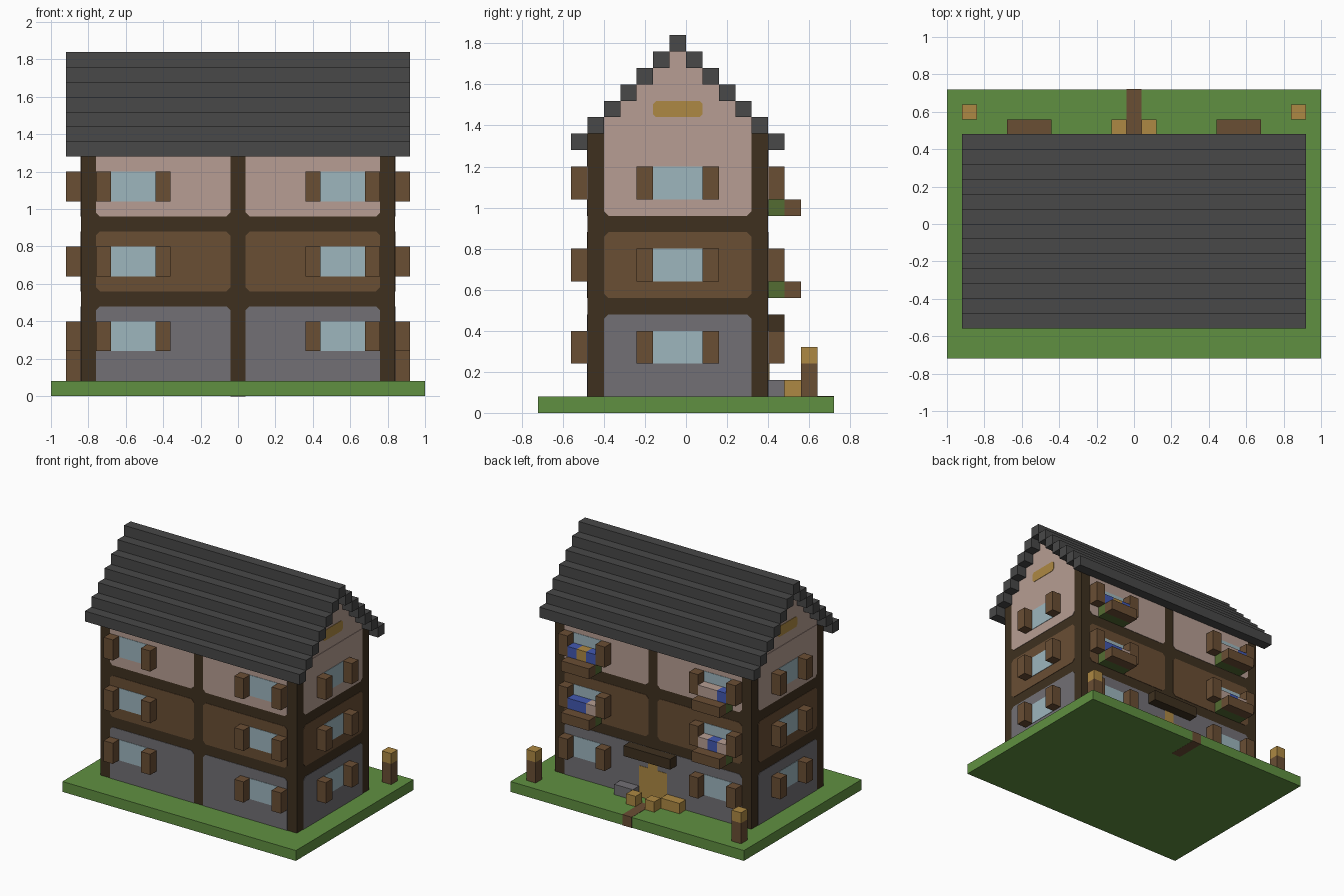
import bpy
import bmesh
from mathutils import Vector

cube = bpy.data.objects.get("Cube")
if cube:
    bpy.data.objects.remove(cube, do_unlink=True)

U = 0.08      # block size
T = 0.003     # painted panel thickness
MID = -0.04   # house centre line in y
WX, FRONT, BACK = 0.84, -0.48, 0.40


def material(name, rgb):
    lin = [((c / 255 + 0.055) / 1.055) ** 2.4 for c in rgb] + [1]
    m = bpy.data.materials.new(name)
    m.use_nodes = True
    m.diffuse_color = lin
    m.node_tree.nodes["Principled BSDF"].inputs["Base Color"].default_value = lin
    return m


timber = material("dark timber", (62, 48, 31))
slate = material("roof slate", (72, 72, 72))
plaster = material("pink plaster", (183, 158, 147))
wood = material("brown wood", (106, 78, 52))
stone = material("grey stone", (114, 112, 117))
glass = material("pale glass", (157, 182, 190))
gold = material("gold wood", (174, 137, 67))
grass = material("grass", (96, 144, 65))
leaf = material("leaf green", (84, 108, 50))
blue = material("blue flower", (66, 88, 176))


def finish(name, bm, mat):
    bmesh.ops.recalc_face_normals(bm, faces=bm.faces)
    mesh = bpy.data.meshes.new(name)
    bm.to_mesh(mesh)
    bm.free()
    mesh.materials.append(mat)
    obj = bpy.data.objects.new(name, mesh)
    bpy.context.collection.objects.link(obj)
    return obj


def box(name, xs, ys, zs, mat):
    """Box spanning the three given ranges."""
    bm = bmesh.new()
    bmesh.ops.create_cube(bm, size=1)
    spans = [sorted(s) for s in (xs, ys, zs)]
    for v in bm.verts:
        v.co = Vector([s[0] if c < 0 else s[1] for c, s in zip(v.co, spans)])
    return finish(name, bm, mat)


def panel(name, side, a, z, mat, cut_low=0, cut_high=0, t=T):
    """Thin plate on a wall; a is its range along the wall, corners chamfered."""
    (a0, a1), (z0, z1) = a, z
    lo, hi = cut_low, cut_high
    pts = [(a0 + lo, z0), (a1 - lo, z0)]
    pts += [(a1, z0 + lo)] if lo else []
    pts += [(a1, z1 - hi)] if hi else [(a1, z1)]
    pts += [(a1 - hi, z1), (a0 + hi, z1)] if hi else []
    pts += [(a0, z1 - hi)] if hi else [(a0, z1)]
    pts += [(a0, z0 + lo)] if lo else []
    place = {
        "front": lambda p, d: (p[0], FRONT - d, p[1]),
        "back": lambda p, d: (p[0], BACK + d, p[1]),
        "left": lambda p, d: (WX + d, p[0], p[1]),
        "right": lambda p, d: (-WX - d, p[0], p[1]),
    }[side]
    bm = bmesh.new()
    inner = [bm.verts.new(place(p, 0)) for p in pts]
    outer = [bm.verts.new(place(p, t)) for p in pts]
    bm.faces.new(outer)
    bm.faces.new(inner[::-1])
    for i in range(len(pts)):
        j = (i + 1) % len(pts)
        bm.faces.new((inner[i], inner[j], outer[j], outer[i]))
    return finish(name, bm, mat)


def shutter(name, side, a, z):
    depth = {"front": (FRONT - U, FRONT), "back": (BACK, BACK + U),
             "left": (WX, WX + U), "right": (-WX - U, -WX)}[side]
    if side in ("front", "back"):
        box(name, a, depth, z, wood)
    else:
        box(name, depth, a, z, wood)


# Ground and path
box("lawn", (-1, 1), (-0.72, 0.72), (0, U), grass)
box("path", (-U / 2, U / 2), (0.48, 0.722), (-0.001, U + 0.002), wood)

# Timber body and stepped gable
box("timber_frame", (-WX, WX), (FRONT, BACK), (U, 1.36), timber)
for k in range(5):
    half = 0.36 - U * k
    box(f"gable_step_{k}", (-WX, WX), (MID - half, MID + half),
        (1.36 + U * k, 1.44 + U * k), plaster)

# Roof courses, stepping up to the ridge
for k in range(6):
    z = (1.28 + U * k, 1.36 + U * k)
    for s, label in ((-1, "front"), (1, "back")):
        box(f"roof_{label}_{k}", (-0.92, 0.92),
            (MID + s * (0.44 - U * k), MID + s * (0.52 - U * k)), z, slate)
box("roof_ridge", (-0.92, 0.92), (MID - U / 2, MID + U / 2), (1.76, 1.84), slate)

# Wall infills, windows and shutters on every floor
C = 0.022
floors = [("ground", stone, U, 0.48, 0, C, 0.24),
          ("middle", wood, 0.56, 0.88, C, C, 0.64),
          ("upper", plaster, 0.96, 1.28, C, 0, 1.04)]
bays = {"front": [(-0.56, -0.76, -0.04), (0.56, 0.04, 0.76)],
        "left": [(MID, -0.40, 0.32)]}
bays["back"], bays["right"] = bays["front"], bays["left"]
for floor, mat, z0, z1, low, high, wz in floors:
    for side, spans in bays.items():
        gable_top = floor == "upper" and side in ("left", "right")
        for i, (c, a0, a1) in enumerate(spans):
            tag = f"{floor}_{side}_{i}"
            win = (wz, wz + 2 * U)
            panel(f"infill_{tag}", side, (a0, a1), (z0, 1.36 if gable_top else z1),
                  mat, low, high)
            panel(f"window_{tag}", side, (c - 1.5 * U, c + 1.5 * U), win, glass, t=2 * T)
            for s in (-1, 1):
                shutter(f"shutter_{tag}_{s}", side,
                        (c + s * 1.5 * U, c + s * 2.5 * U), win)

# Gable plaques
for side in ("left", "right"):
    panel(f"plaque_{side}", side, (MID - 0.12, MID + 0.12), (1.44, 1.52), gold, 0.015, 0.015)

# Flower boxes on the back, colours listed from +x to -x
flowers = {("middle", 0.56, 1): (blue, blue, plaster),
           ("upper", 0.96, 1): (blue, gold, blue),
           ("middle", 0.56, -1): (plaster, blue, plaster),
           ("upper", 0.96, -1): (plaster, plaster, blue)}
for (floor, z, s), colours in flowers.items():
    c, tag = 0.56 * s, f"{floor}_{s}"
    xs = (c - 1.5 * U, c + 1.5 * U)
    box(f"flower_box_{tag}", xs, (BACK + U, BACK + 2 * U), (z, z + U), wood)
    box(f"foliage_{tag}", xs, (BACK, BACK + U), (z, z + U), leaf)
    for i, mat in enumerate(colours):
        x = c + (1 - i) * U
        box(f"flower_{tag}_{i}", (x - U / 2, x + U / 2), (BACK, BACK + U),
            (z + U, z + 2 * U), mat)

# Door, canopy and low blocks around the entrance
panel("door", "back", (-0.12, 0.12), (U, 0.32), gold, t=2 * T)
panel("door_top", "back", (-0.04, 0.04), (0.32, 0.40), gold, t=2 * T)
box("door_canopy", (-0.20, 0.20), (BACK, BACK + U), (0.40, 0.48), timber)
box("stone_block", (0.12, 0.28), (BACK, BACK + U), (U, 2 * U), stone)
box("side_block", (-0.28, -0.12), (BACK, BACK + U), (U, 2 * U), gold)
for s in (-1, 1):
    box(f"path_block_{s}", (s * 0.04, s * 0.12), (0.48, 0.56), (U, 2 * U), gold)
    # Lamp posts at the back corners
    box(f"lamp_post_{s}", (s * 0.84, s * 0.92), (0.56, 0.64), (U, 0.24), wood)
    box(f"lamp_{s}", (s * 0.84, s * 0.92), (0.56, 0.64), (0.24, 0.32), gold)
